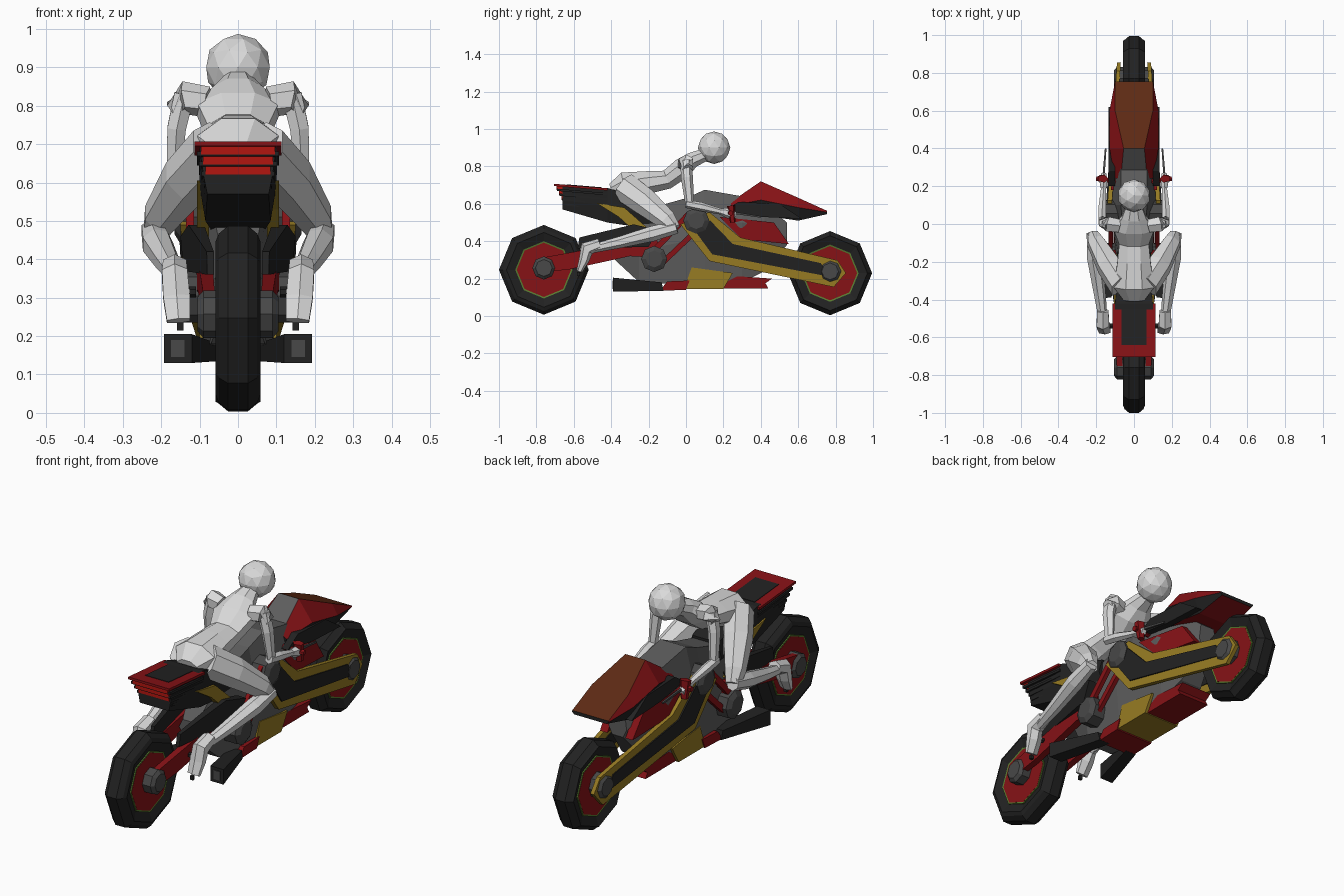
import bpy, bmesh, math
from mathutils import Vector

if "Cube" in bpy.data.objects:
    bpy.data.objects.remove(bpy.data.objects["Cube"])


def material(name, *rgb):
    m = bpy.data.materials.new(name)
    m.use_nodes = True
    m.diffuse_color = (*rgb, 1)
    m.node_tree.nodes["Principled BSDF"].inputs["Base Color"].default_value = (*rgb, 1)
    return m


BLACK = material("black", .016, .016, .016)
RED = material("dark red", .24, .006, .008)
LIGHT = material("tail light red", .45, .008, .005)
YELLOW = material("mustard yellow", .31, .2, .017)
GREY = material("frame grey", .11, .11, .11)
STEEL = material("hub grey", .065, .065, .065)
BROWN = material("brown glass", .11, .023, .007)
BODY = material("rider light grey", .7, .7, .7)
GREEN = material("rim green", .1, .2, .03)


def finish(name, bm, *mats):
    bmesh.ops.recalc_face_normals(bm, faces=bm.faces)
    me = bpy.data.meshes.new(name)
    bm.to_mesh(me)
    bm.free()
    for m in mats:
        me.materials.append(m)
    ob = bpy.data.objects.new(name, me)
    bpy.context.collection.objects.link(ob)
    return ob


def bridge(bm, rings, caps=True):
    """Skin a list of equal rings; material index = position around the ring."""
    rings = [[bm.verts.new(p) for p in r] for r in rings]
    n = len(rings[0])
    for a, b in zip(rings, rings[1:]):
        for i in range(n):
            f = bm.faces.new((a[i], a[(i + 1) % n], b[(i + 1) % n], b[i]))
            f.material_index = i
    if caps:
        bm.faces.new(rings[0])
        bm.faces.new(rings[-1])


def panel(name, outline, inner, outer, mat):
    """Pair of mirrored side plates; x runs linearly between rear and front."""
    bm = bmesh.new()
    y0, y1 = min(p[0] for p in outline), max(p[0] for p in outline)
    for s in (1, -1):
        bridge(bm, [[(s * (x[0] + (x[1] - x[0]) * (y - y0) / (y1 - y0)), y, z)
                     for y, z in outline] for x in (inner, outer)])
    for f in bm.faces:
        f.material_index = 0
    return finish(name, bm, mat)


def slab(name, outline, half, mat):
    """Single plate across the centre line."""
    bm = bmesh.new()
    bridge(bm, [[(x, y, z) for y, z in outline] for x in (-half, half)])
    for f in bm.faces:
        f.material_index = 0
    return finish(name, bm, mat)


def hull(name, rows, low, high, top, bottom):
    """Six-sided body: rows of y, three heights, three half widths."""
    bm = bmesh.new()
    rings = []
    for y, zb, zm, zt, wb, wm, wt in rows:
        half = [(wb, zb), (wm, zm), (wt, zt)]
        rings.append([(x, y, z) for x, z in half] + [(-x, y, z) for x, z in half[::-1]])
    bridge(bm, rings)
    return finish(name, bm, low, high, top, high, low, bottom)


def limb(name, points, mat, sides=7, mirror=True):
    """Faceted tube through x, y, z, side radius, depth radius."""
    bm = bmesh.new()
    pos = [Vector(p[:3]) for p in points]
    for s in ((1, -1) if mirror else (1,)):
        rings = []
        for i, p in enumerate(points):
            t = (pos[min(i + 1, len(pos) - 1)] - pos[max(i - 1, 0)]).normalized()
            ref = Vector((0, 1, 0)) if abs(t.x) > .9 else Vector((1, 0, 0))
            u = (ref - t * ref.dot(t)).normalized()
            v = t.cross(u)
            ring = []
            for k in range(sides):
                a = 2 * math.pi * (k + .5) / sides
                q = pos[i] + u * math.cos(a) * p[3] + v * math.sin(a) * p[4]
                ring.append((s * q.x, q.y, q.z))
            rings.append(ring)
        bridge(bm, rings)
    for f in bm.faces:
        f.material_index = 0
    return finish(name, bm, mat)


def lathe(name, profile, y, z, mat, closed=False, sides=8):
    """Spin a radius, x profile about a sideways axle."""
    bm = bmesh.new()
    if closed:
        profile = profile + profile[:1]
    bridge(bm, [[(x, y + r * math.sin(2 * math.pi * k / sides), z + r * math.cos(2 * math.pi * k / sides))
                 for k in range(sides)] for r, x in profile], not closed)
    bmesh.ops.remove_doubles(bm, verts=bm.verts, dist=1e-5)
    for f in bm.faces:
        f.material_index = 0
    return finish(name, bm, mat)


def mirrored(half):
    return half + [(r, -x) for r, x in half[::-1]]


# wheels
for pos, y, z, r in (("rear", -.76, .247, .24), ("front", .77, .229, .225)):
    lathe(pos + "_tyre", mirrored([(.15, .04), (.2, .058), (r - .02, .05), (r, .026)]), y, z, BLACK, True)
    lathe(pos + "_disc", mirrored([(.145, .046)]), y, z, RED)
    lathe(pos + "_rim_line", mirrored([(.144, .045), (.153, .047)]), y, z, GREEN, True)
    lathe(pos + "_hub", mirrored([(.045, .105), (.062, .09)]), y, z + .01, STEEL)

# frame, engine and tank
hull("main_body", [(-.38, .3, .35, .39, .03, .06, .04), (-.25, .18, .35, .56, .07, .09, .07),
                   (0, .17, .4, .63, .09, .11, .06), (.1, .17, .5, .675, .09, .115, .07),
                   (.3, .18, .5, .64, .08, .115, .07), (.42, .24, .48, .6, .06, .09, .06),
                   (.54, .38, .42, .5, .03, .05, .04)], GREY, GREY, GREY, GREY)
for name, y, z in (("upper_pivot", .055, .51), ("lower_pivot", -.17, .305)):
    lathe(name, mirrored([(.045, .165), (.07, .15), (.07, .1)]), y, z, STEEL)
limb("frame_strut", [(.125, -.2, .32, .015, .022), (.125, .02, .55, .015, .022)], RED, 4)
limb("frame_strut_front", [(.12, -.12, .29, .015, .02), (.12, .08, .48, .015, .02)], RED, 4)

# swing arm
panel("swing_arm", [(-.79, .23), (-.78, .31), (-.4, .38), (-.16, .42), (-.12, .31), (-.3, .32),
                    (-.62, .25)], (.06, .07), (.09, .11), RED)
panel("swing_arm_guard", [(-.58, .36), (-.57, .42), (-.28, .49), (-.15, .46), (-.2, .37)],
      (.062, .1), (.08, .15), BLACK)

# front arms: yellow border with black face
panel("front_arm", [(.125, .556), (.29, .42), (.81, .298), (.855, .23), (.79, .155), (.125, .294),
                    (-.03, .49)], (.125, .07), (.15, .09), YELLOW)
panel("front_arm_face", [(.13, .51), (.25, .385), (.72, .283), (.77, .21), (.14, .33), (.03, .48)],
      (.12, .069), (.154, .1), BLACK)

# nose cowl
hull("cowl_back", [(.24, .56, .59, .61, .08, .1, .07), (.4, .54, .62, .72, .1, .13, .055)],
     BLACK, RED, GREY, BLACK)
hull("nose_cowl", [(.4, .54, .62, .72, .1, .13, .055), (.6, .51, .58, .632, .1, .13, .1),
                   (.755, .545, .555, .562, .09, .1, .1)], BLACK, RED, BROWN, RED)
panel("cowl_side", [(.2, .56), (.28, .61), (.5, .6), (.62, .52), (.4, .53)], (.1, .1), (.135, .135), BLACK)
panel("front_fairing", [(.18, .53), (.47, .5), (.55, .385), (.3, .41)], (.06, .05), (.122, .09), RED)

# belly and exhausts
slab("belly_yellow", [(-.01, .145), (.03, .26), (.25, .23), (.2, .145)], .1, YELLOW)
slab("belly_front", [(.2, .148), (.24, .215), (.46, .2), (.425, .175), (.44, .148)], .085, RED)
slab("belly_rear", [(-.14, .135), (-.1, .185), (.02, .19), (0, .14)], .105, RED)
panel("exhaust", [(-.39, .205), (-.13, .18), (-.12, .135), (-.39, .13)], (.12, .05), (.193, .11), BLACK)
panel("exhaust_tip", [(-.393, .19), (-.38, .19), (-.38, .145), (-.393, .145)], (.14, .14), (.175, .175), STEEL)

# tail
hull("tail", [(-.66, .57, .62, .69, .08, .09, .1), (-.42, .5, .59, .685, .085, .1, .1),
              (-.15, .46, .53, .6, .06, .09, .07)], BLACK, BLACK, BLACK, BLACK)
for i in range(5):
    z, y = .695 - .026 * i, -.705 + .014 * i
    w = .113 - .006 * i
    slab("tail_fin_%d" % i, [(y, z + .012), (-.42, z - .012), (-.42, z - .024), (y, z)], w, RED if i == 0 else BLACK)
    if i < 4:
        slab("tail_light_%d" % i, [(y + .012, z), (-.6, z), (-.6, z - .022), (y + .012, z - .022)], w - .016, LIGHT)
slab("tail_inset", [(-.64, .704), (-.45, .688), (-.45, .684), (-.64, .7)], .065, BLACK)
panel("tail_side", [(-.48, .605), (-.33, .58), (-.16, .43), (-.25, .43), (-.36, .53)],
      (.07, .08), (.107, .107), YELLOW)

# handlebars and footpegs
limb("handlebar", [(.05, .22, .56, .014, .014), (.2, .24, .55, .014, .014)], RED, 6)
limb("grip_guard", [(.165, .24, .59, .03, .022), (.165, .25, .5, .02, .015)], RED, 5)
limb("brake_lever", [(.16, .27, .55, .008, .008), (.15, .4, .53, .006, .006)], STEEL, 4)
limb("footpeg", [(.11, -.54, .315, .014, .014), (.178, -.54, .315, .014, .014)], BLACK, 6)
limb("boot_sole", [(.15, -.575, .235, .012, .01), (.15, -.575, .215, .012, .01)], BLACK, 4)

# rider
bm = bmesh.new()
bmesh.ops.create_icosphere(bm, subdivisions=2, radius=.087)
bmesh.ops.translate(bm, verts=bm.verts, vec=(0, .15, .9))
finish("head", bm, BODY)
limb("torso", [(0, -.4, .67, .06, .04), (0, -.33, .69, .115, .085), (0, -.2, .715, .095, .065),
               (0, -.1, .73, .085, .055), (0, -.02, .79, .115, .06), (0, .035, .835, .07, .045),
               (0, .12, .87, .035, .035)], BODY, 8, False)
limb("shoulder", [(.08, -.01, .81, .04, .04), (.135, 0, .82, .045, .045), (.17, .01, .79, .025, .03)], BODY, 6)
limb("upper_arm", [(.14, 0, .83, .03, .03), (.16, .005, .74, .028, .032), (.168, .02, .6, .02, .024)], BODY, 6)
limb("forearm", [(.17, 0, .6, .022, .022), (.168, .08, .585, .024, .024), (.16, .2, .555, .015, .015)], BODY, 6)
limb("hand", [(.16, .19, .558, .018, .018), (.162, .23, .55, .024, .03), (.16, .265, .535, .015, .018)], BODY, 6)
limb("thigh", [(.06, -.33, .69, .07, .08), (.13, -.22, .61, .07, .075), (.2, -.1, .51, .05, .055),
               (.215, -.06, .465, .035, .035)], BODY, 7)
limb("shin", [(.222, -.05, .475, .032, .035), (.21, -.18, .44, .042, .042), (.185, -.35, .395, .034, .032),
              (.165, -.5, .36, .024, .024)], BODY, 7)
limb("foot", [(.165, -.46, .385, .035, .03), (.165, -.53, .36, .038, .04), (.16, -.545, .3, .04, .028),
              (.155, -.57, .24, .035, .016)], BODY, 6)
